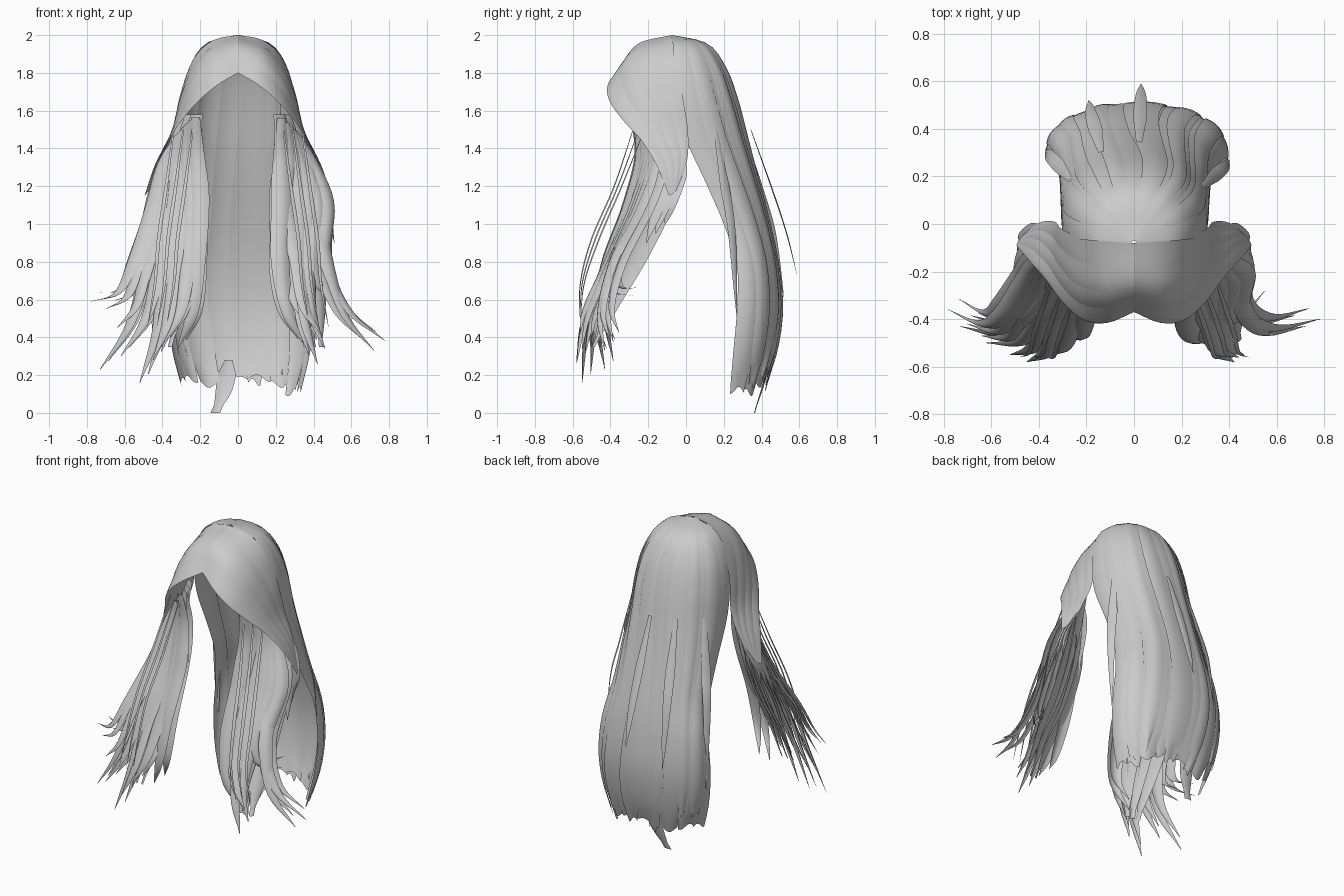
import bpy, math, random
from mathutils import Vector

random.seed(4)
if "Cube" in bpy.data.objects:
    bpy.data.objects.remove(bpy.data.objects["Cube"], do_unlink=True)

hair = bpy.data.materials.new("hair_grey")
hair.use_nodes = True
GREY = (0.6, 0.6, 0.6, 1)
hair.diffuse_color = GREY
hair.node_tree.nodes["Principled BSDF"].inputs["Base Color"].default_value = GREY


def spline(points, t):
    """Smooth curve through evenly spaced points, t from 0 to 1."""
    last = len(points) - 1
    i = min(int(t * last), last - 1)
    u = t * last - i
    p1, p2 = Vector(points[i]), Vector(points[i + 1])
    p0 = Vector(points[i - 1]) if i > 0 else p1 * 2 - p2
    p3 = Vector(points[i + 2]) if i + 2 <= last else p2 * 2 - p1
    return p1 + (p2 - p0) * (u / 2) + (p0 * 2 - p1 * 5 + p2 * 4 - p3) * (u * u / 2) \
        + (p1 * 3 - p0 - p2 * 3 + p3) * (u ** 3 / 2)


def sheet(name, columns, rows, surface):
    """Grid mesh from surface(u, v)."""
    verts = [surface(c / columns, r / rows) for r in range(rows + 1) for c in range(columns + 1)]
    step = columns + 1
    faces = [(r * step + c, r * step + c + 1, (r + 1) * step + c + 1, (r + 1) * step + c)
             for r in range(rows) for c in range(columns)]
    mesh = bpy.data.meshes.new(name)
    mesh.from_pydata(verts, [], faces)
    mesh.materials.append(hair)
    mesh.shade_smooth()
    obj = bpy.data.objects.new(name, mesh)
    bpy.context.collection.objects.link(obj)


def lock(name, path, width, across, cup=0.25, blunt=0.04):
    """Cupped ribbon that follows a path and tapers to its tip."""
    across = Vector(across).normalized()
    out = Vector((across.y, -across.x, 0))

    def surface(u, v):
        size = width * (0.4 + 0.6 * min(1, v * 3)) * max(1 - v ** 4, blunt)
        k = u * 2 - 1
        return spline(path, v) + across * (k * size / 2) + out * (size * cup * (1 - k * k))
    sheet(name, 4, 26, surface)


# Back hair: rows of half width, side edge y, rear y, height
BACK = [(0.01, -0.08, -0.07, 2.0), (0.17, -0.07, 0.11, 1.955), (0.255, -0.06, 0.205, 1.83),
        (0.295, -0.04, 0.27, 1.65), (0.305, 0.0, 0.32, 1.45), (0.31, 0.10, 0.375, 1.23),
        (0.32, 0.20, 0.435, 1.0), (0.36, 0.27, 0.48, 0.78), (0.38, 0.27, 0.5, 0.55),
        (0.36, 0.25, 0.47, 0.32), (0.30, 0.23, 0.40, 0.10)]


def back_strip(name, start, end, length, lift, drift, tip):
    """Strip of the curved back sheet between two angles."""
    def surface(u, v):
        half, side, rear, z = spline(BACK, v * length)
        pinch = max(0, (v - 0.88) / 0.12) ** 2
        k = (u - 0.5) * (1 - pinch * (1 - tip)) + 0.5
        angle = start + (end - start) * k + drift * v ** 4
        angle += 0.1 * math.sin(v * 7) * math.cos(angle)
        sx, cy = math.sin(angle), max(0, math.cos(angle))
        grow = (lift + 0.005 * math.sin(math.pi * u)) * min(1, v * 4)
        x = math.copysign(abs(sx) ** 0.9, sx) * (half + grow) + 0.02 * v ** 3
        y = side + (rear - side + grow) * cy ** 0.85
        return Vector((x, y, z + 0.02 * pinch * math.sin(u * 5 + start * 5)))
    sheet(name, 8, 32, surface)


COUNT = 8
for i in range(COUNT):
    a = -math.pi / 2 + math.pi * i / COUNT
    back_strip(f"back_hair_{i}", a - 0.03, a + math.pi / COUNT + 0.03,
               random.uniform(0.96, 1.0), 0.004 * (i % 2), 0, 0.85)
for i in range(6):
    a = -1.35 + 0.45 * i
    back_strip(f"back_overlay_{i}", a, a + random.uniform(0.2, 0.4), random.uniform(0.9, 0.99),
               0.01, random.uniform(-0.12, 0.12), 0.5)

# Loose wisps and the long tail behind
lock("back_tail", [(-0.05, 0.44, 0.28), (-0.06, 0.42, 0.2), (-0.08, 0.39, 0.1), (-0.12, 0.36, 0)],
     0.1, (-1, 0, 0), 0.1, 0.5)
for i, (x, y, z) in enumerate([(0.03, 0.59, 0.72), (-0.19, 0.52, 0.6), (-0.37, 0.32, 0.45),
                               (0.4, 0.27, 0.5)]):
    lock(f"back_wisp_{i}", [(x * 0.72, y * 0.58, 1.5), (x * 0.85, y * 0.76, 1.2),
                            (x * 0.96, y * 0.9, 0.95), (x, y, z)], 0.06, (-y, x, 0), 0.1)

# Parted front panels: three sweeping paths from the parting to the side tip
REAR = [(0, -0.08, 2.0), (0.13, -0.07, 1.97), (0.235, -0.05, 1.87), (0.305, -0.02, 1.68),
        (0.335, 0.01, 1.49), (0.40, 0.005, 1.33), (0.47, -0.05, 1.18)]
MIDDLE = [(0, -0.26, 1.95), (0.14, -0.28, 1.89), (0.245, -0.25, 1.77), (0.31, -0.18, 1.62),
          (0.355, -0.11, 1.47), (0.42, -0.06, 1.32), (0.485, -0.07, 1.16)]
FRONT = [(0, -0.37, 1.80), (0.11, -0.415, 1.735), (0.21, -0.405, 1.65), (0.30, -0.33, 1.545),
         (0.37, -0.235, 1.44), (0.44, -0.155, 1.31), (0.495, -0.09, 1.15)]
BANDS = 4
for side, word in ((1, "left"), (-1, "right")):
    for b in range(BANDS):
        def panel(u, v):
            s = min(1, (b + u * 1.12) / BANDS)
            p = spline([spline(path, v) for path in (REAR, MIDDLE, FRONT)], s)
            puff = 1 + 0.012 * math.sin(math.pi * u) * math.sin(math.pi * v)
            return Vector((side * p.x * puff, p.y * puff, p.z + 0.006 * math.sin(math.pi * v) * (1 - u)))
        sheet(f"{word}_front_panel_{b}", 6, 24, panel)

    # Flicked ends under the panels
    for i in range(3):
        lock(f"{word}_panel_flick_{i}",
             [(side * 0.34, -0.14 + 0.05 * i, 1.42), (side * 0.41, -0.12 + 0.04 * i, 1.27),
              (side * 0.47, -0.14 + 0.03 * i, 1.12), (side * (0.51 - 0.02 * i), -0.21 + 0.05 * i, 0.9 + 0.05 * i)],
             0.1, (side * 0.4, 1, 0), 0.1 * side)

    # Broad smooth sheets inside the side hair
    for i in range(3):
        lock(f"{word}_inner_sheet_{i}",
             [(side * (0.22 + 0.03 * i), -0.24 + 0.07 * i, 1.58), (side * (0.25 + 0.04 * i), -0.22 + 0.06 * i, 1.36),
              (side * (0.24 + 0.07 * i), -0.23 + 0.05 * i, 1.1), (side * (0.25 + 0.07 * i), -0.33 + 0.04 * i, 0.83),
              (side * (0.3 + 0.06 * i), -0.43 + 0.03 * i, 0.6), (side * (0.36 + 0.04 * i), -0.49, 0.35)],
             0.2, (side * 0.75, 0.6, 0), 0.15 * side, 0.15)

# Wavy side locks: spread, tip x, tip y, tip z
TIPS = {
    "right": [(1.0, 0.78, -0.36, 0.59), (0.93, 0.70, -0.42, 0.55), (0.82, 0.64, -0.47, 0.45),
              (0.72, 0.73, -0.43, 0.23), (0.6, 0.62, -0.5, 0.30), (0.47, 0.52, -0.55, 0.16),
              (0.35, 0.45, -0.58, 0.28), (0.2, 0.40, -0.54, 0.36), (0.05, 0.32, -0.42, 0.34)],
    "left": [(1.0, 0.78, -0.40, 0.38), (0.92, 0.72, -0.43, 0.33), (0.8, 0.55, -0.28, 0.62),
             (0.66, 0.46, -0.55, 0.34), (0.5, 0.42, -0.58, 0.26), (0.33, 0.44, -0.56, 0.42),
             (0.1, 0.36, -0.46, 0.35)],
}
for word, tips in TIPS.items():
    side, fan = (1, 0.28) if word == "left" else (-1, 0.35)
    for i, (f, x, y, z) in enumerate(tips):
        for layer in range(2):
            shift = 0.045 * layer
            wob = random.uniform(-0.025, 0.025)
            end = Vector((x - shift, y + shift, z + shift))
            low = Vector((0.2 + fan * f + wob, -0.43 + 0.05 * f + shift, 0.8))
            bend = low.lerp(end, 0.45) - Vector((0.02, 0.05, 0.07))
            path = [Vector((0.22 + 0.1 * f, -0.29 + 0.12 * f + shift, 1.57 - 0.1 * f)),
                    Vector((0.21 + 0.19 * f, -0.26 + 0.1 * f + shift, 1.36 - 0.04 * f)),
                    Vector((0.2 + 0.26 * f - wob, -0.32 + 0.09 * f + shift, 1.1)), low, bend, end]
            path = [Vector((side * p.x, p.y, p.z)) for p in path]
            lock(f"{word}_side_lock_{i}_{layer}", path, 0.12 - 0.03 * f,
                 (side, 0.2 + 0.6 * f, 0), 0.2 * side)

# Fine stray hairs in front of the side locks
for side, word in ((1, "left"), (-1, "right")):
    for i in range(3):
        x = 0.24 + 0.05 * i
        lock(f"{word}_stray_{i}",
             [(side * x, -0.28 + 0.03 * i, 1.5), (side * (x + 0.04), -0.38 + 0.02 * i, 1.2),
              (side * (x + 0.08), -0.5 + 0.02 * i, 0.92), (side * (x + 0.1), -0.56 + 0.01 * i, 0.68),
              (side * (x + 0.14), -0.56, 0.45)],
             0.022, (side, 0.4, 0), 0.1)
